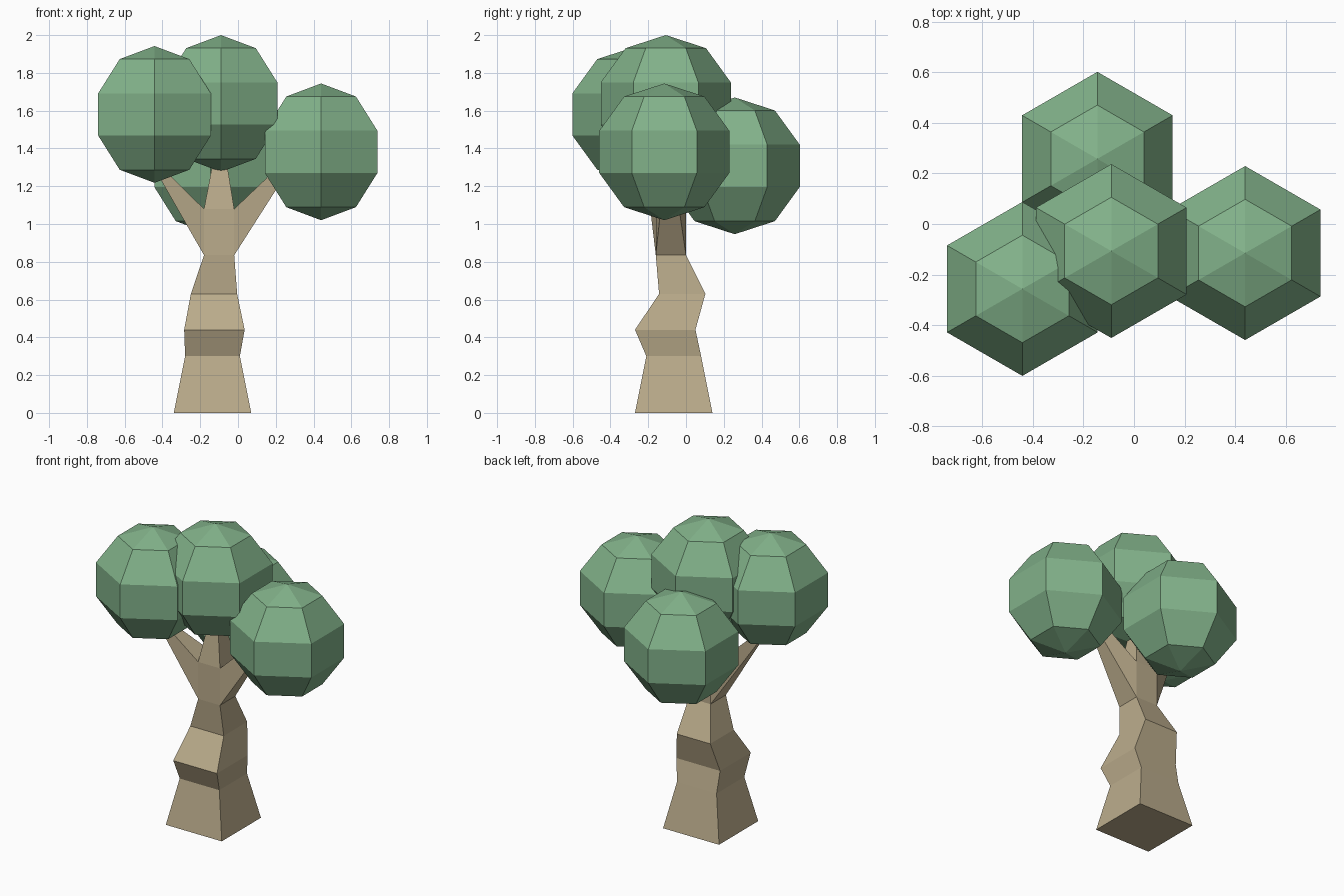
import bpy, bmesh, math
from mathutils import Vector

if "Cube" in bpy.data.objects:
    bpy.data.objects.remove(bpy.data.objects["Cube"])


def material(name, rgb):
    m = bpy.data.materials.new(name)
    m.diffuse_color = (*rgb, 1)
    m.use_nodes = True
    m.node_tree.nodes["Principled BSDF"].inputs["Base Color"].default_value = m.diffuse_color
    return m


def finish(bm, name, mat):
    bmesh.ops.recalc_face_normals(bm, faces=bm.faces)
    me = bpy.data.meshes.new(name)
    bm.to_mesh(me)
    bm.free()
    me.materials.append(mat)
    ob = bpy.data.objects.new(name, me)
    bpy.context.collection.objects.link(ob)
    return ob


bark = material("bark tan", (0.497, 0.413, 0.262))
leaf = material("leaf green", (0.223, 0.445, 0.254))

# Trunk: stacked square sections (centre x, centre y, z, width)
sections = [(-0.135, -0.065, 0, 0.41), (-0.135, -0.065, 0.30, 0.29),
            (-0.125, -0.11, 0.44, 0.32), (-0.127, -0.02, 0.63, 0.245),
            (-0.10, -0.08, 0.835, 0.16), (-0.10, -0.08, 1.08, 0.16)]
bm = bmesh.new()
rings = [[bm.verts.new((x + sx * w / 2, y + sy * w / 2, z))
          for sx, sy in ((-1, -1), (1, -1), (1, 1), (-1, 1))]
         for x, y, z, w in sections]
bm.faces.new(rings[0][::-1])
for a, b in zip(rings, rings[1:]):
    sides = [bm.faces.new((a[i], a[(i + 1) % 4], b[(i + 1) % 4], b[i])) for i in range(4)]
top = bm.faces.new(rings[-1])

# Branches: right, left and top faces of the last block drawn out and tapered
branches = [(sides[1], (0.28, -0.09, 1.335)),
            (sides[3], (-0.42, -0.19, 1.285)),
            (top, (-0.095, -0.09, 1.42))]
for face, target in branches:
    tip = bmesh.ops.extrude_discrete_faces(bm, faces=[face])["faces"][0]
    c = tip.calc_center_median()
    for v in tip.verts:
        v.co = Vector(target) + (v.co - c) * 0.25
finish(bm, "trunk", bark)


# Leaf clumps: six-sided faceted balls with a corner on the y axis
def leaf_clump(name, centre, r=0.362, n=6, bands=5):
    bm = bmesh.new()
    c = Vector(centre)
    north = bm.verts.new(c + Vector((0, 0, r)))
    south = bm.verts.new(c - Vector((0, 0, r)))
    rows = []
    for j in range(1, bands):
        t = math.pi * j / bands
        rows.append([bm.verts.new(c + r * Vector((
            math.sin(t) * math.sin(math.tau * i / n),
            math.sin(t) * math.cos(math.tau * i / n), math.cos(t)))) for i in range(n)])
    for i in range(n):
        k = (i + 1) % n
        bm.faces.new((north, rows[0][i], rows[0][k]))
        bm.faces.new((south, rows[-1][k], rows[-1][i]))
        for a, b in zip(rows, rows[1:]):
            bm.faces.new((a[i], b[i], b[k], a[k]))
    finish(bm, name, leaf)


leaf_clump("leaves_left", (-0.442, -0.257, 1.58))
leaf_clump("leaves_top", (-0.09, -0.107, 1.638))
leaf_clump("leaves_right", (0.44, -0.115, 1.382))
leaf_clump("leaves_back", (-0.145, 0.258, 1.308))
